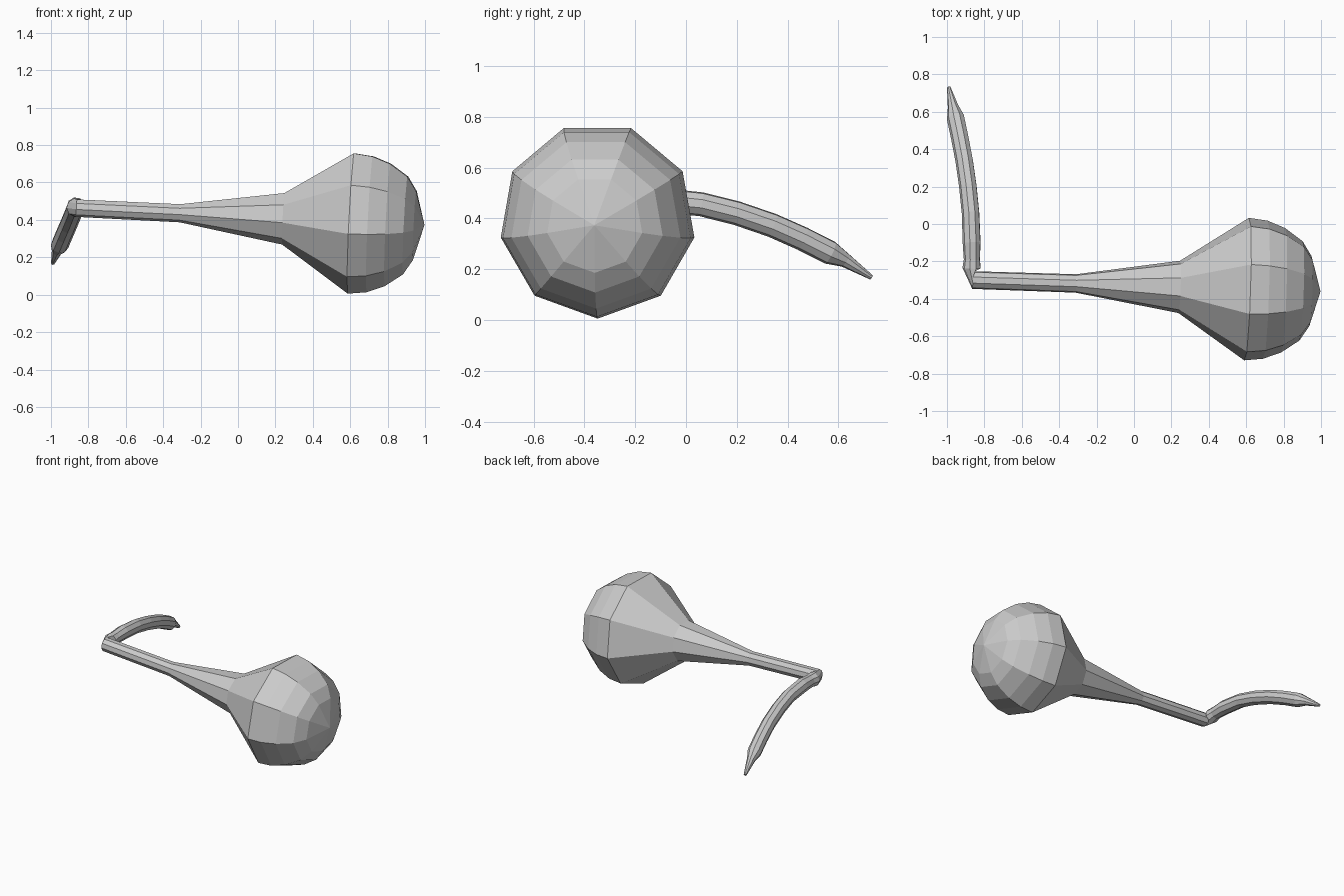
import bpy, bmesh
from mathutils import Vector
from math import sin, cos, tau

if "Cube" in bpy.data.objects:
    bpy.data.objects.remove(bpy.data.objects["Cube"])

SIDES = 9
AXIS = Vector((-1, 0.033, 0.049)).normalized()   # bulb tip towards stem end
TIP = Vector((0.997, -0.361, 0.373))

# bulb and stem: (x, radius) along the straight axis
bulb = [(0.945, 0.19), (0.895, 0.27), (0.80, 0.338), (0.705, 0.375), (0.605, 0.387),
        (0.243, 0.142), (-0.31, 0.05), (-0.863, 0.048)]
rings = []
for x, r in bulb:
    rings.append((TIP + AXIS * ((x - TIP.x) / AXIS.x), r, AXIS))

# curved tail with a tapered point: (x, y, z, radius)
tail = [(-0.867, -0.235, 0.466, 0.05), (-0.866, -0.19, 0.470, 0.044),
        (-0.867, -0.10, 0.472, 0.049), (-0.873, 0.06, 0.456, 0.048),
        (-0.887, 0.20, 0.421, 0.048), (-0.907, 0.34, 0.373, 0.048),
        (-0.930, 0.46, 0.320, 0.048), (-0.953, 0.568, 0.265, 0.048),
        (-0.967, 0.628, 0.235, 0.029), (-0.990, 0.730, 0.168, 0.010)]
pts = [Vector(t[:3]) for t in tail]
for i, p in enumerate(pts):
    direction = pts[min(i + 1, len(pts) - 1)] - pts[max(i - 1, 0)]
    rings.append((p, tail[i][3], direction.normalized()))

# one continuous sweep with a transported cross-section
bm = bmesh.new()
up = Vector((0, 0, -1))
up = (up - AXIS * up.dot(AXIS)).normalized()
previous, loops = AXIS, []
for centre, r, t in rings:
    up = previous.rotation_difference(t) @ up
    side = t.cross(up)
    loops.append([bm.verts.new(centre + r * (up * cos(k * tau / SIDES) + side * sin(k * tau / SIDES)))
                  for k in range(SIDES)])
    previous = t
for a, b in zip(loops, loops[1:]):
    for k in range(SIDES):
        n = (k + 1) % SIDES
        bm.faces.new((a[k], a[n], b[n], b[k]))

# rounded bulb end and tail end cap
pole = bm.verts.new(TIP)
for k in range(SIDES):
    bm.faces.new((pole, loops[0][(k + 1) % SIDES], loops[0][k]))
bm.faces.new(loops[-1])
bmesh.ops.recalc_face_normals(bm, faces=bm.faces)

mesh = bpy.data.meshes.new("bulb_with_tail")
bm.to_mesh(mesh)
bm.free()
obj = bpy.data.objects.new("bulb_with_tail", mesh)
bpy.context.collection.objects.link(obj)
